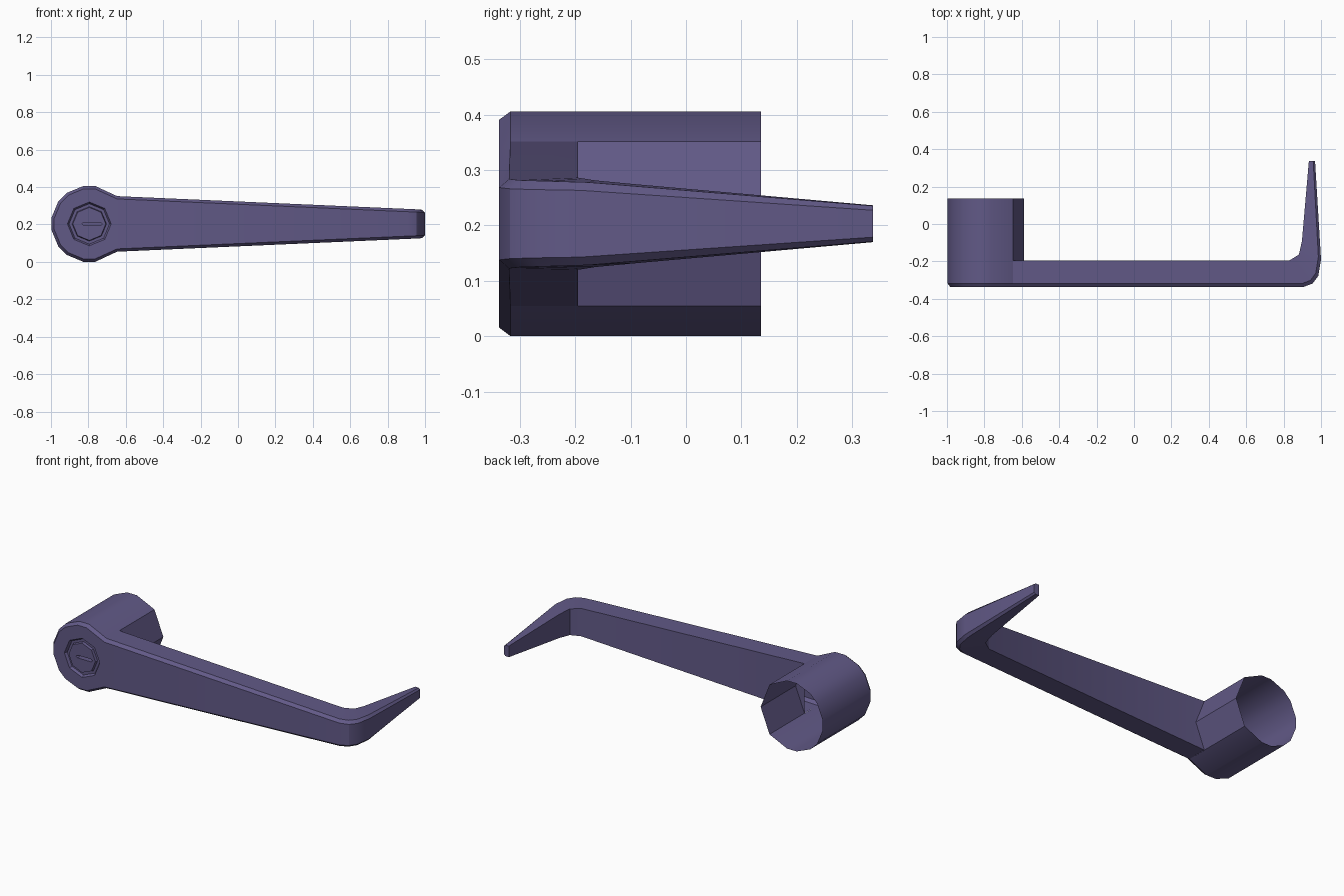
import bpy, bmesh, math

if "Cube" in bpy.data.objects:
    bpy.data.objects.remove(bpy.data.objects["Cube"])

CX, CZ = -0.795, 0.203          # hub axis
FRONT, BEVEL, ARM_BACK, TUBE_BACK = -0.337, -0.317, -0.195, 0.135

mat = bpy.data.materials.new("violet_metal")
mat.diffuse_color = (0.12, 0.10, 0.24, 1)
mat.use_nodes = True
mat.node_tree.nodes["Principled BSDF"].inputs["Base Color"].default_value = mat.diffuse_color


def finish(bm, name):
    bmesh.ops.remove_doubles(bm, verts=bm.verts, dist=0.0004)
    bmesh.ops.recalc_face_normals(bm, faces=bm.faces)
    me = bpy.data.meshes.new(name)
    bm.to_mesh(me)
    bm.free()
    ob = bpy.data.objects.new(name, me)
    bpy.context.collection.objects.link(ob)
    me.materials.append(mat)
    bpy.ops.object.select_all(action='DESELECT')
    bpy.context.view_layer.objects.active = ob
    ob.select_set(True)
    bpy.ops.object.shade_smooth_by_angle(angle=math.radians(32))


def row(bm, pts):
    return [bm.verts.new(p) for p in pts]


def skin(bm, a, b, closed=True):
    n = len(a)
    for i in range(n if closed else n - 1):
        j = (i + 1) % n
        bm.faces.new((a[i], a[j], b[j], b[i]))


def fill_between(bm, *loops):
    edges = []
    for lp in loops:
        for i in range(len(lp)):
            pair = (lp[i], lp[(i + 1) % len(lp)])
            edges.append(bm.edges.get(pair) or bm.edges.new(pair))
    bmesh.ops.triangle_fill(bm, edges=edges, use_beauty=True, normal=(0, -1, 0))


def octagon(r, y):
    return [(CX + r * math.cos(k * math.pi / 4), y, CZ + r * math.sin(k * math.pi / 4))
            for k in range(8)]


def half_height(x, y):
    return 0.1485 - 0.044 * (x + 0.6465) - 0.085 * max(0, y + 0.2)


bm = bmesh.new()

# hub: chamfered octagon tube, open at the back, joined to the arm on its right
angles = [45, 81, 99, 126, 144, 171, 189, 216, 234, 261, 279, 315]


def hub_row(y, shrink=0.0):
    pts = []
    for a in angles:
        r = (0.21 if a in (45, 315) else 0.205) - shrink
        x = CX + r * math.cos(math.radians(a))
        z = CZ + r * math.sin(math.radians(a))
        if a in (45, 315):       # shared with the first arm section
            x, z = -0.6465, CZ + (0.1485 - shrink) * (1 if a == 45 else -1)
        pts.append((x, y, z))
    return pts


face, rim, mid, end = (row(bm, hub_row(y, s)) for y, s in
                       ((FRONT, 0.015), (BEVEL, 0), (ARM_BACK, 0), (TUBE_BACK, 0)))
skin(bm, face, rim, False)
skin(bm, rim, mid, False)
skin(bm, mid, end, False)
inner, outer = (bm.verts.new((-0.588, y, CZ)) for y in (ARM_BACK, TUBE_BACK))
skin(bm, [mid[-1], inner, mid[0]], [end[-1], outer, end[0]], False)
bm.faces.new((mid[-1], inner, mid[0]))

# groove around the lock cylinder
groove = [row(bm, octagon(r, y)) for r, y in ((0.117, FRONT), (0.108, -0.322), (0.092, -0.322))]
skin(bm, groove[0], groove[1])
skin(bm, groove[1], groove[2])
fill_between(bm, face, groove[0])

# arm and bent grip: back edge (x, y), front edge (x, y), chamfer
sections = [(-0.6465, ARM_BACK, -0.6465, FRONT, 0.02),
            (0.83, ARM_BACK, 0.905, FRONT, 0.02),
            (0.855, -0.18, 0.955, -0.318, 0.02),
            (0.882, -0.163, 0.985, -0.278, 0.02),
            (0.898, -0.09, 1.0, -0.19, 0.02),
            (0.935, 0.337, 0.968, 0.337, 0.01)]
prev = None
for bx, by, fx, fy, c in sections:
    d = math.hypot(fx - bx, fy - by)
    mx, my = fx + (bx - fx) * c / d, fy + (by - fy) * c / d
    half = [(bx, by, half_height(bx, by)), (mx, my, half_height(mx, my)),
            (fx, fy, half_height(fx, fy) - 0.75 * c)]
    cur = row(bm, [(x, y, CZ + h) for x, y, h in half] +
              [(x, y, CZ - h) for x, y, h in reversed(half)])
    if prev:
        skin(bm, prev, cur)
    prev = cur
bm.faces.new(prev)
# open tube: drop the sliver face that would cover the arm's back
finish(bm, "lever_handle")

# lock cylinder with key slot
bm = bmesh.new()
plug = [row(bm, octagon(r, y)) for r, y in ((0.092, -0.322), (0.088, FRONT))]
skin(bm, *plug)
slot_shape = [(-0.055, 0), (-0.045, 0.008), (0.045, 0.008),
              (0.055, 0), (0.045, -0.008), (-0.045, -0.008)]
slot = [row(bm, [(CX + 0.015 + x, y, CZ + z) for x, z in slot_shape])
        for y in (FRONT, -0.30)]
skin(bm, *slot)
bm.faces.new(slot[1])
fill_between(bm, plug[1], slot[0])
finish(bm, "lock_cylinder")
